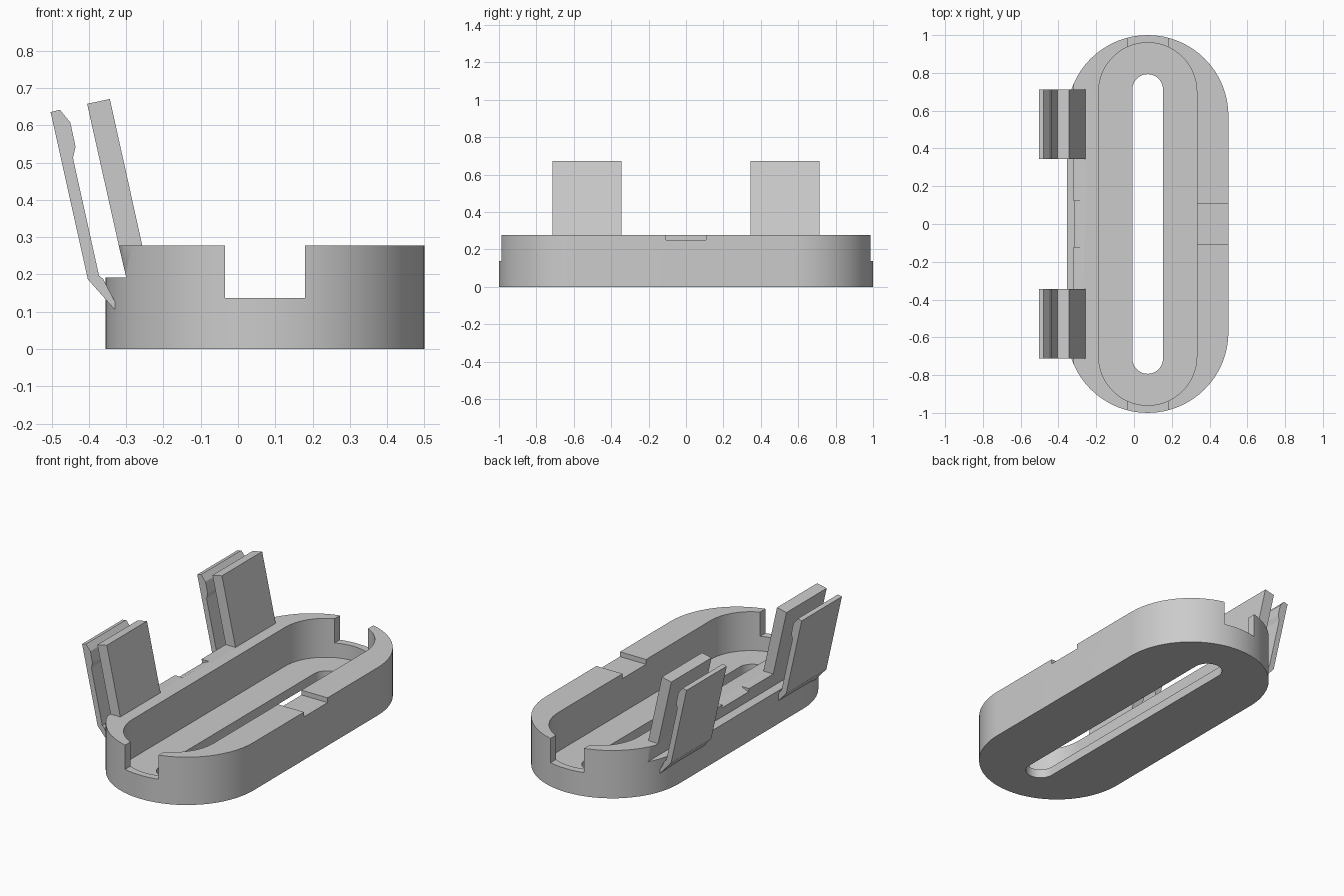
import bpy, bmesh, math

if "Cube" in bpy.data.objects:
    bpy.data.objects.remove(bpy.data.objects["Cube"])

grey = bpy.data.materials.new("plain grey")
grey.use_nodes = True
COLOUR = (0.6, 0.6, 0.6, 1)
grey.diffuse_color = COLOUR
grey.node_tree.nodes["Principled BSDF"].inputs["Base Color"].default_value = COLOUR

CX = 0.0725  # centre line of the tray
TOP = 0.278  # height of the tray rim


def prism(name, start, offset):
    """Extrude a flat outline along an offset."""
    bm = bmesh.new()
    face = bm.faces.new([bm.verts.new(p) for p in start])
    out = bmesh.ops.extrude_face_region(bm, geom=[face])
    moved = [v for v in out["geom"] if isinstance(v, bmesh.types.BMVert)]
    bmesh.ops.translate(bm, verts=moved, vec=offset)
    bmesh.ops.recalc_face_normals(bm, faces=bm.faces)
    mesh = bpy.data.meshes.new(name)
    bm.to_mesh(mesh)
    bm.free()
    mesh.materials.append(grey)
    obj = bpy.data.objects.new(name, mesh)
    bpy.context.collection.objects.link(obj)
    return obj


def side_prism(name, profile, y0, y1):
    return prism(name, [(x, y0, z) for x, z in profile], (0, y1 - y0, 0))


def box(name, x0, x1, y0, y1, z0, z1):
    return side_prism(name, [(x0, z0), (x1, z0), (x1, z1), (x0, z1)], y0, y1)


def stadium(name, radius, half_length, z0, z1, steps=32):
    pts = []
    for end in (0, 1):
        for i in range(steps + 1):
            a = math.pi * (end + i / steps)
            cy = (half_length - radius) * (1 - 2 * end)
            pts.append((CX + radius * math.cos(a), cy + radius * math.sin(a), z0))
    return prism(name, pts, (0, 0, z1 - z0))


def select_only(obj):
    bpy.ops.object.select_all(action='DESELECT')
    obj.select_set(True)
    bpy.context.view_layer.objects.active = obj


def cut(target, cutter):
    select_only(target)
    mod = target.modifiers.new("cut", 'BOOLEAN')
    mod.operation = 'DIFFERENCE'
    mod.solver = 'EXACT'
    mod.object = cutter
    bpy.ops.object.modifier_apply(modifier=mod.name)
    bpy.data.objects.remove(cutter)


# Rounded tray with a deep pocket and a long slot through its thin floor
tray = stadium("tray", 0.4275, 1.0, 0, TOP)
cut(tray, stadium("pocket_cutter", 0.26, 0.96, 0.052, 0.5))
cut(tray, stadium("slot_cutter", 0.081, 0.793, -0.1, 0.2))

# Gaps in both ends, shallow notch in the left rim
cut(tray, box("end_gap_cutter", -0.035, 0.18, -1.2, 1.2, 0.137, 0.5))
cut(tray, box("rim_notch_cutter", 0.25, 0.6, -0.108, 0.108, 0.25, 0.5))

# Ledge along the right side and a sloped thumb notch above it
ledge = [(-0.6, 0.192), (-0.30, 0.192), (-0.344, 0.38), (-0.6, 0.38)]
cut(tray, side_prism("ledge_cutter", ledge, -1.2, 1.2))
slope = [(-0.386, 0.225), (-0.221, 0.30), (-0.386, 0.30)]
cut(tray, side_prism("thumb_notch_cutter", slope, -0.122, 0.122))

select_only(tray)
bpy.ops.object.shade_smooth_by_angle(angle=math.radians(30))

# Two pairs of leaning clip plates, each a stiff plate and a hooked spring arm
plate = [(-0.405, 0.658), (-0.344, 0.671), (-0.257, TOP), (-0.26, 0.25),
         (-0.29, 0.25), (-0.32, TOP)]
arm = [(-0.503, 0.636), (-0.478, 0.642), (-0.45, 0.608), (-0.436, 0.543),
       (-0.443, 0.513), (-0.373, 0.197), (-0.362, 0.188), (-0.332, 0.13),
       (-0.31, 0.11), (-0.332, 0.107), (-0.403, 0.187)]
for where, y0, y1 in (("front", -0.713, -0.344), ("back", 0.344, 0.713)):
    side_prism(where + "_clip_plate", plate, y0, y1)
    side_prism(where + "_clip_arm", arm, y0, y1)
